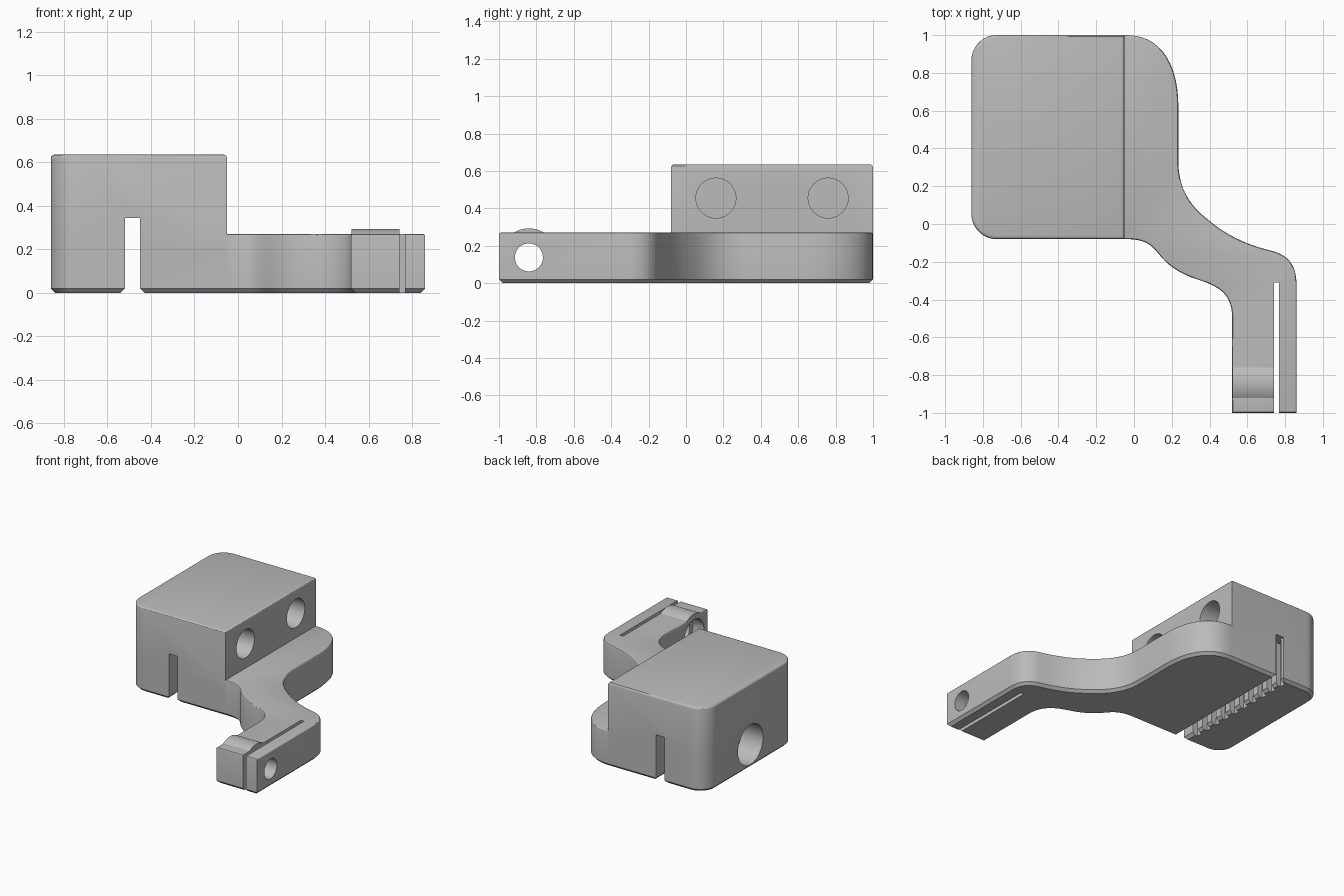
import bpy, bmesh, math
from mathutils import Vector
from mathutils.geometry import interpolate_bezier

cube = bpy.data.objects.get("Cube")
if cube:
    bpy.data.objects.remove(cube, do_unlink=True)

grey = bpy.data.materials.new("plain grey")
grey.use_nodes = True
grey.diffuse_color = (0.5, 0.5, 0.5, 1)
grey.node_tree.nodes["Principled BSDF"].inputs["Base Color"].default_value = grey.diffuse_color


def trace(start, *steps):
    """Polyline from straight steps (x, y) and curved steps (handle, handle, end)."""
    pts = [Vector((*start, 0))]
    for step in steps:
        if len(step) == 2:
            pts.append(Vector((*step, 0)))
        else:
            h1, h2, end = (Vector((*p, 0)) for p in step)
            pts += interpolate_bezier(pts[-1], h1, h2, end, 14)[1:]
    return [(p.x, p.y) for p in pts]


def prism(name, pts, t0, t1, axis="z", chamfer=0, rounding=0):
    """Profile extruded along an axis, with optional bottom chamfer and rounded top."""
    place = {"x": lambda a, b, t: (t, a, b),
             "y": lambda a, b, t: (a, t, b),
             "z": lambda a, b, t: (a, b, t)}[axis]
    bm = bmesh.new()
    low = [bm.verts.new(place(a, b, t0)) for a, b in pts]
    high = [bm.verts.new(place(a, b, t1)) for a, b in pts]
    bottom, top = bm.faces.new(low), bm.faces.new(high)
    n = len(pts)
    for i in range(n):
        j = (i + 1) % n
        bm.faces.new((low[i], low[j], high[j], high[i]))
    bmesh.ops.recalc_face_normals(bm, faces=bm.faces)
    for face, size, segs in ((bottom, chamfer, 1), (top, rounding, 3)):
        if size:
            bmesh.ops.bevel(bm, geom=list(face.edges), offset=size, segments=segs,
                            profile=0.5, affect='EDGES')
    mesh = bpy.data.meshes.new(name)
    bm.to_mesh(mesh)
    bm.free()
    mesh.materials.append(grey)
    obj = bpy.data.objects.new(name, mesh)
    bpy.context.collection.objects.link(obj)
    return obj


def box(x0, x1, y0, y1, z0, z1):
    return prism("cutter", [(x0, y0), (x1, y0), (x1, y1), (x0, y1)], z0, z1)


def rod(y, z, r, x0, x1):
    ring = [(y + r * math.cos(a), z + r * math.sin(a))
            for a in (math.tau * i / 40 for i in range(40))]
    return prism("cutter", ring, x0, x1, "x")


def combine(target, other, operation):
    mod = target.modifiers.new("combine", 'BOOLEAN')
    mod.operation, mod.solver, mod.object = operation, 'EXACT', other
    with bpy.context.temp_override(object=target, active_object=target):
        bpy.ops.object.modifier_apply(modifier=mod.name)
    bpy.data.objects.remove(other, do_unlink=True)


# Rounded outer corners of the block, shared by base and upper block
back_corner = ((-0.8, 1), (-0.86, 0.94), (-0.86, 0.87))
front_corner = ((-0.86, -0.02), (-0.8, -0.08), (-0.73, -0.08))

# Base plate with the S-shaped arm
base = trace((-0.73, -0.08), (-0.04, -0.08),
             ((0.07, -0.08), (0.1, -0.12), (0.14, -0.17)),
             ((0.19, -0.23), (0.26, -0.27), (0.34, -0.295)),
             ((0.45, -0.33), (0.52, -0.37), (0.52, -0.5)),
             (0.52, -1), (0.86, -1), (0.86, -0.32),
             ((0.86, -0.22), (0.82, -0.17), (0.74, -0.145)),
             ((0.55, -0.1), (0.45, -0.03), (0.36, 0.05)),
             ((0.27, 0.13), (0.235, 0.22), (0.235, 0.33)),
             (0.235, 0.62),
             ((0.235, 0.85), (0.14, 1), (-0.04, 1)),
             (-0.73, 1), back_corner, (-0.86, 0.05), front_corner)[:-1]
bracket = prism("clamp_bracket", base, 0, 0.27, chamfer=0.02, rounding=0.008)

# Upper block
upper = trace((-0.73, -0.08), (-0.05, -0.08), (-0.05, 1), (-0.73, 1),
              back_corner, (-0.86, 0.05), front_corner)[:-1]
combine(bracket, prism("upper_block", upper, 0.2, 0.635, rounding=0.016), 'UNION')

# Raised boss over the clamp screw
arc = [(-0.84 + 0.155 * math.cos(a), 0.138 + 0.155 * math.sin(a))
       for a in (math.pi * i / 32 for i in range(33))]
combine(bracket, prism("screw_boss", arc, 0.522, 0.755, "x"), 'UNION')

# Belt slot with chamfered mouth
slot = [(-0.56, -0.02), (-0.52, 0.02), (-0.52, 0.345),
        (-0.45, 0.345), (-0.45, 0.02), (-0.41, -0.02)]
cutters = [prism("cutter", slot, -0.2, 1.1, "y")]

# Belt teeth grooves in the slot wall
for i in range(10):
    y = 0.02 + i * 0.1
    cutters.append(box(-0.56, -0.5, y, y + 0.05, -0.05, 0.338))

# Blind rod holes, side screw with counterbore, clamp slit and clamp screw
cutters += [rod(0.16, 0.455, 0.107, -0.76, 0.1),
            rod(0.76, 0.455, 0.107, -0.76, 0.1),
            rod(0.46, 0.175, 0.15, -1, -0.68),
            rod(0.46, 0.175, 0.07, -0.75, -0.48),
            box(0.742, 0.768, -1.1, -0.31, -0.1, 0.4),
            rod(-0.84, 0.138, 0.075, 0.4, 1),
            rod(-0.84, 0.138, 0.115, 0.4, 0.61)]
for cutter in cutters:
    combine(bracket, cutter, 'DIFFERENCE')

bpy.ops.object.select_all(action='DESELECT')
bracket.select_set(True)
bpy.context.view_layer.objects.active = bracket
bpy.ops.object.shade_smooth_by_angle(angle=math.radians(30))
